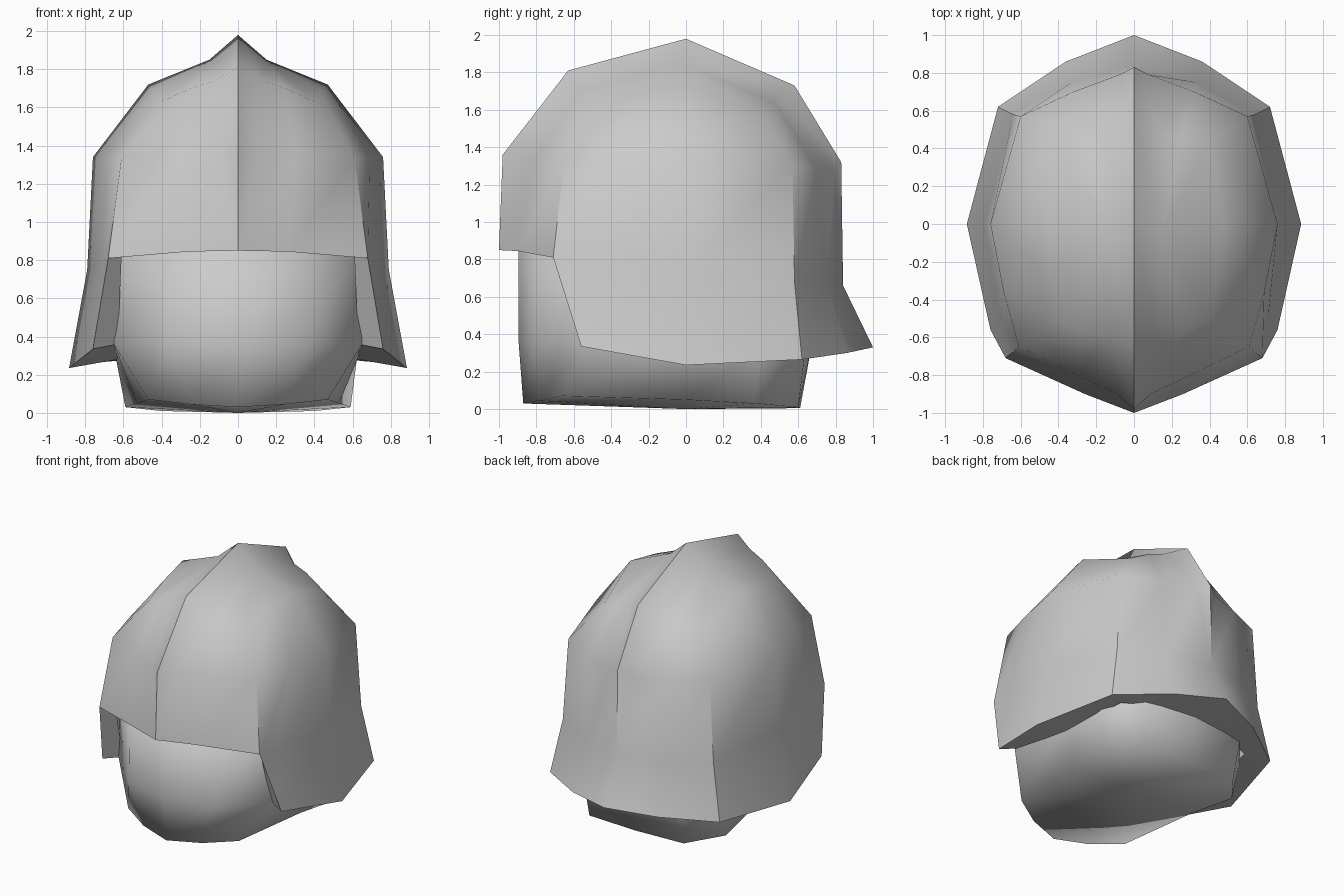
import bpy
import bmesh
import math

default_cube = bpy.data.objects.get("Cube")
if default_cube:
    bpy.data.objects.remove(default_cube, do_unlink=True)

grey = bpy.data.materials.new("plain grey")
grey.use_nodes = True
colour = (.6, .6, .6, 1)
grey.diffuse_color = colour
grey.node_tree.nodes["Principled BSDF"].inputs["Base Color"].default_value = colour


def loft(lower, upper):
    """Faces between two rows of points, front to back."""
    return [(lower[i], lower[i + 1], upper[i + 1], upper[i])
            for i in range(len(lower) - 1)]


def fan(centre, row):
    """Triangles from one point to a row of points."""
    return [(row[i], row[i + 1], centre) for i in range(len(row) - 1)]


def build_mirrored(name, faces, smooth_angle):
    """Make an object from the faces of its +x half and their mirror images."""
    bm = bmesh.new()
    for side in (1, -1):
        for face in faces:
            corners = []
            for point in face:
                if point not in corners:
                    corners.append(point)
            if len(corners) > 2:
                verts = [bm.verts.new((side * x, y, z)) for x, y, z in corners]
                bm.faces.new(verts[::side])
    bmesh.ops.remove_doubles(bm, verts=bm.verts, dist=.001)
    bmesh.ops.recalc_face_normals(bm, faces=bm.faces)
    mesh = bpy.data.meshes.new(name)
    bm.to_mesh(mesh)
    bm.free()
    mesh.materials.append(grey)
    obj = bpy.data.objects.new(name, mesh)
    bpy.context.collection.objects.link(obj)
    bpy.ops.object.select_all(action='DESELECT')
    obj.select_set(True)
    bpy.context.view_layer.objects.active = obj
    bpy.ops.object.shade_smooth_by_angle(angle=math.radians(smooth_angle))
    return obj


# Helmet shell: rows run from front centre round the side to back centre
brim = [(0, -1, .85), (.26, -.9, .845), (.68, -.71, .81), (.76, -.56, .335),
        (.885, 0, .235), (.72, .62, .265), (.36, .86, .3), (0, 1, .33)]
waist = brim[:3] + [(.71, -.5, .78), (.79, 0, .75), (.64, .58, .68),
                    (.33, .75, .67), (0, .84, .66)]
temple = [(.09, -.9, 1.36), (.3, -.8, 1.35), (.61, -.65, 1.34), (.69, -.36, 1.34),
          (.76, 0, 1.34), (.6, .57, 1.3), (.32, .7, 1.29), (.08, .79, 1.28)]
dome = [(.12, -.6, 1.74), (.25, -.57, 1.7), (.4, -.5, 1.63), (.44, -.27, 1.68),
        (.47, 0, 1.72), (.4, .42, 1.57), (.25, .47, 1.64), (.13, .48, 1.68)]
crown = (.15, -.03, 1.85)
shell = loft(brim, waist) + loft(waist, temple) + loft(temple, dome) + fan(crown, dome)

# Raised centre crest, running from the front brim over the top to the back
crest_base = [brim[0], temple[0], dome[0], crown, dome[-1], temple[-1], waist[-1]]
crest_ridge = [brim[0], (0, -.98, 1.36), (0, -.63, 1.81), (0, 0, 1.98),
               (0, .58, 1.73), (0, .83, 1.32), waist[-1]]
shell += loft(crest_base, crest_ridge)

# Underside of the brim, turned in to the head
lining = [(0, -.87, .86), (.25, -.81, .855), (.61, -.62, .82), (.63, -.5, .36),
          (.63, 0, .28), (.56, .53, .3), (.3, .64, .32), (0, .66, .33)]
shell += loft(lining, brim)
build_mirrored("helmet", shell, 38)

# Head: chin, cheek and brow rows, capped below and inside the helmet
chin = [(0, -.87, .03), (.25, -.79, .045), (.47, -.66, .07), (.53, 0, .05),
        (.59, .36, .03), (.4, .6, .01), (0, .61, .005)]
cheek = [(0, -.895, .36), (.36, -.81, .36), (.65, -.52, .36), (.65, 0, .34),
         (.63, .4, .34), (.43, .64, .33), (0, .67, .33)]
brow = [(x * .98, y, .9) for x, y, z in cheek]
head = loft(chin, cheek) + loft(cheek, brow)
head += fan((0, 0, 0), chin) + fan((0, 0, .95), brow)
build_mirrored("head", head, 90)
